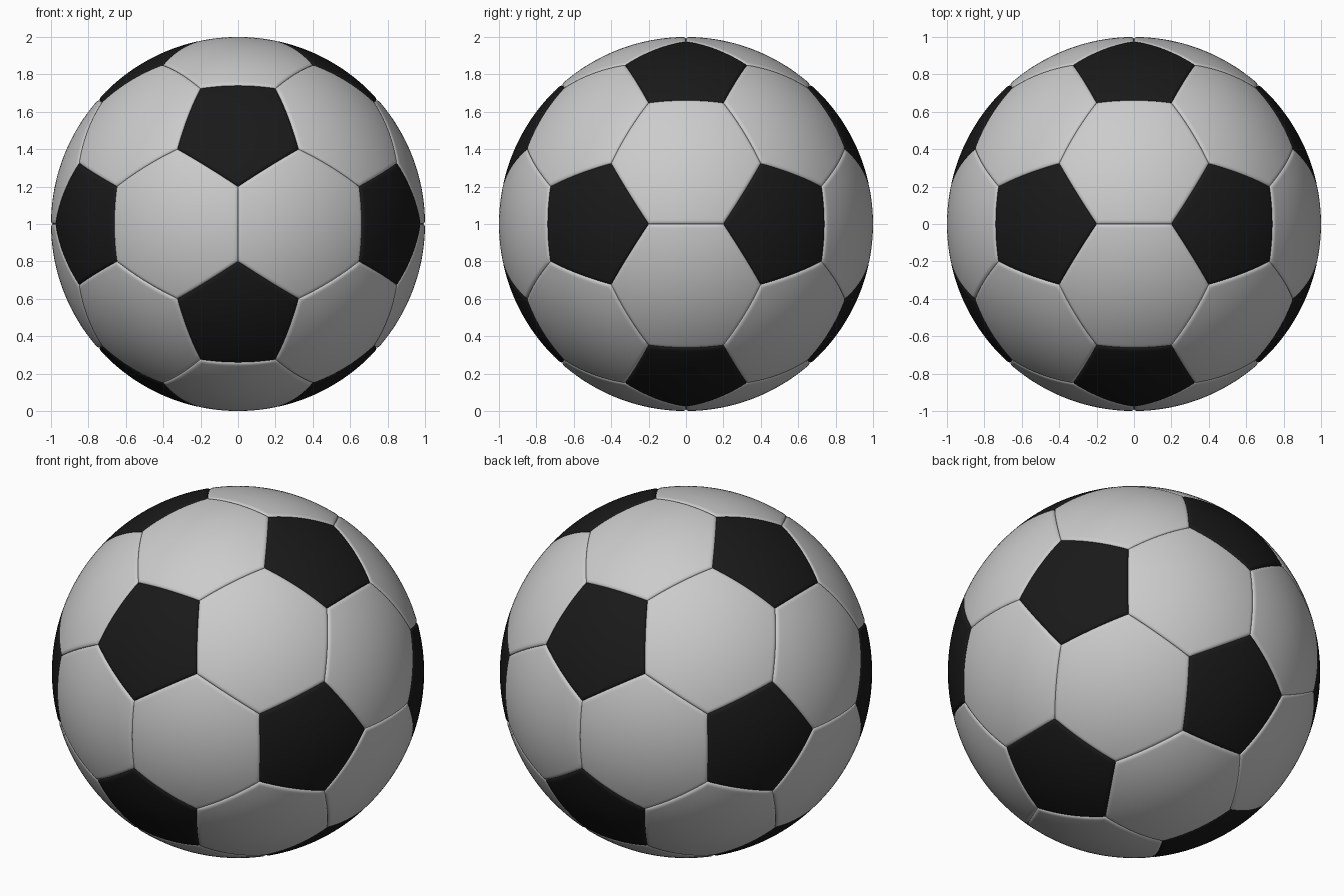
import bpy, bmesh
from math import atan2, sqrt
from itertools import combinations
from mathutils import Vector

if "Cube" in bpy.data.objects:
    bpy.data.objects.remove(bpy.data.objects["Cube"])

EDGE_STEPS = 14              # divisions along each panel edge
GROOVE_W, GROOVE_D = 0.018, 0.011

# Twelve pentagon centres: icosahedron corners on the unit sphere
PHI = (1 + sqrt(5)) / 2
corners = []
for s in (-1, 1):
    for t in (-PHI, PHI):
        for p in ((0, t, s), (t, s, 0), (s, 0, t)):
            corners.append(Vector(p).normalized())


def adjacent(a, b):
    return 0.1 < (a - b).length < 1.2


def ordered(points):
    """Sort panel corners counter-clockwise as seen from outside."""
    n = sum(points, Vector()).normalized()
    u = n.orthogonal().normalized()
    v = n.cross(u)
    return sorted(points, key=lambda p: atan2(p.dot(v), p.dot(u)))


def radius(d):
    """Ball radius at distance d from a seam, with a rounded panel edge."""
    if d >= GROOVE_W:
        return 1.0
    k = 1 - d / GROOVE_W
    return 1 - GROOVE_D * (1 - sqrt(1 - k * k))


def add_panel(bm, points):
    """Concentric rings from the seam to the centre, pushed onto the sphere."""
    pts = ordered(points)
    c = sum(pts, Vector()) / len(pts)
    apothem = ((pts[0] + pts[1]) / 2 - c).length
    rim = [a.lerp(b, i / EDGE_STEPS) for a, b in zip(pts, pts[1:] + pts[:1])
           for i in range(EDGE_STEPS)]
    dists = [GROOVE_W * f for f in (0, 0.06, 0.2, 0.45, 0.75, 1, 1.5)]
    dists += [dists[-1] + (apothem - dists[-1]) * i / 10 for i in range(1, 10)]
    rings = [[bm.verts.new(c.lerp(p, 1 - d / apothem).normalized() * radius(d))
              for p in rim] for d in dists]
    n = len(rim)
    for outer, inner in zip(rings, rings[1:]):
        for i in range(n):
            j = (i + 1) % n
            bm.faces.new((outer[i], outer[j], inner[j], inner[i]))
    mid = bm.verts.new(c.normalized())
    for i in range(n):
        bm.faces.new((rings[-1][i], rings[-1][(i + 1) % n], mid))


def make_panels(name, panels, color=None):
    bm = bmesh.new()
    for p in panels:
        add_panel(bm, p)
    for f in bm.faces:
        f.smooth = True
    me = bpy.data.meshes.new(name)
    bm.to_mesh(me)
    bm.free()
    ob = bpy.data.objects.new(name, me)
    ob.location.z = 1
    bpy.context.collection.objects.link(ob)
    if color:
        mat = bpy.data.materials.new(name)
        mat.diffuse_color = color
        mat.use_nodes = True
        mat.node_tree.nodes["Principled BSDF"].inputs["Base Color"].default_value = mat.diffuse_color
        me.materials.append(mat)


def third(a, b):
    return (a * 2 + b) / 3


# Black pentagons around each corner, light hexagons on each triangle
pentagons = [[third(a, b) for b in corners if adjacent(a, b)] for a in corners]
hexagons = [[third(a, b) for a in tri for b in tri if a is not b]
            for tri in combinations(corners, 3)
            if all(adjacent(a, b) for a, b in combinations(tri, 2))]
make_panels("pentagon_panels", pentagons, (0.01, 0.01, 0.01, 1))
make_panels("hexagon_panels", hexagons)
